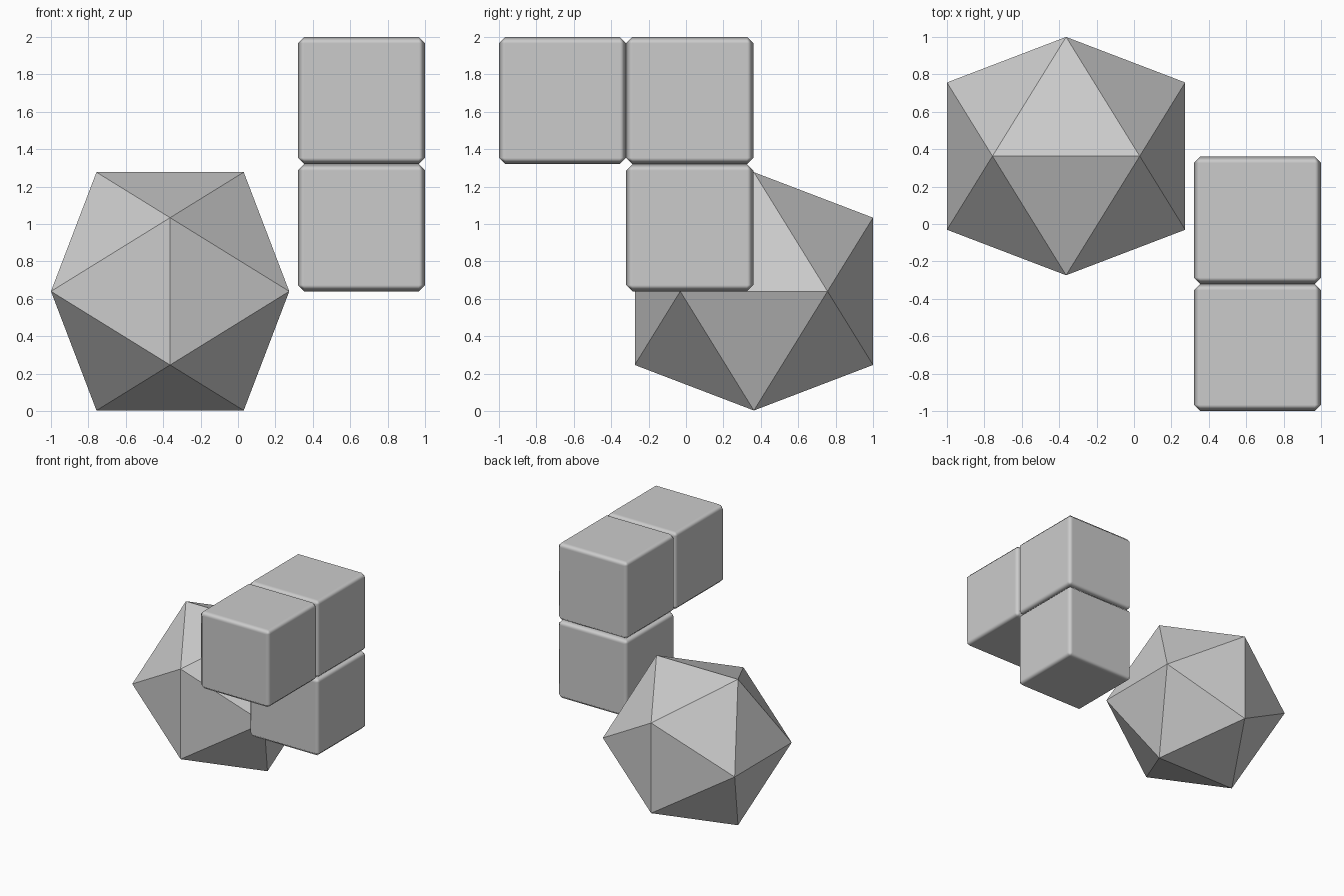
import bpy, bmesh, math
from mathutils import Vector

if "Cube" in bpy.data.objects:
    bpy.data.objects.remove(bpy.data.objects["Cube"])

SIZE = 0.68      # cube edge and spacing
RADIUS = 0.637   # icosahedron half extent


def add_object(name, bm):
    mesh = bpy.data.meshes.new(name)
    bm.to_mesh(mesh)
    bm.free()
    obj = bpy.data.objects.new(name, mesh)
    bpy.context.collection.objects.link(obj)
    return obj


# Icosahedron: hull of three golden rectangles, resting on one edge
bm = bmesh.new()
short = RADIUS / ((1 + math.sqrt(5)) / 2)
for i in (-1, 1):
    for j in (-1, 1):
        a, b = i * short, j * RADIUS
        for co in ((a, 0, b), (b, a, 0), (0, b, a)):
            bm.verts.new(co)
bmesh.ops.convex_hull(bm, input=bm.verts)
bmesh.ops.recalc_face_normals(bm, faces=bm.faces)
ball = add_object("icosahedron", bm)
ball.location = (RADIUS - 1, 1 - RADIUS, RADIUS + 0.003)

# Three bevelled cubes in an L
corner = Vector((1 - SIZE / 2, SIZE * 1.5 - 1, 2 - SIZE / 2))
for name, step in (("corner_cube", (0, 0, 0)),
                   ("front_cube", (0, -1, 0)),
                   ("lower_cube", (0, 0, -1))):
    bm = bmesh.new()
    bmesh.ops.create_cube(bm, size=SIZE)
    for face in bm.faces:
        face.smooth = True
    cube = add_object(name, bm)
    cube.location = corner + Vector(step) * SIZE
    bevel = cube.modifiers.new("Bevel", "BEVEL")
    bevel.width = 0.034
    bevel.segments = 1
    bevel.harden_normals = True
